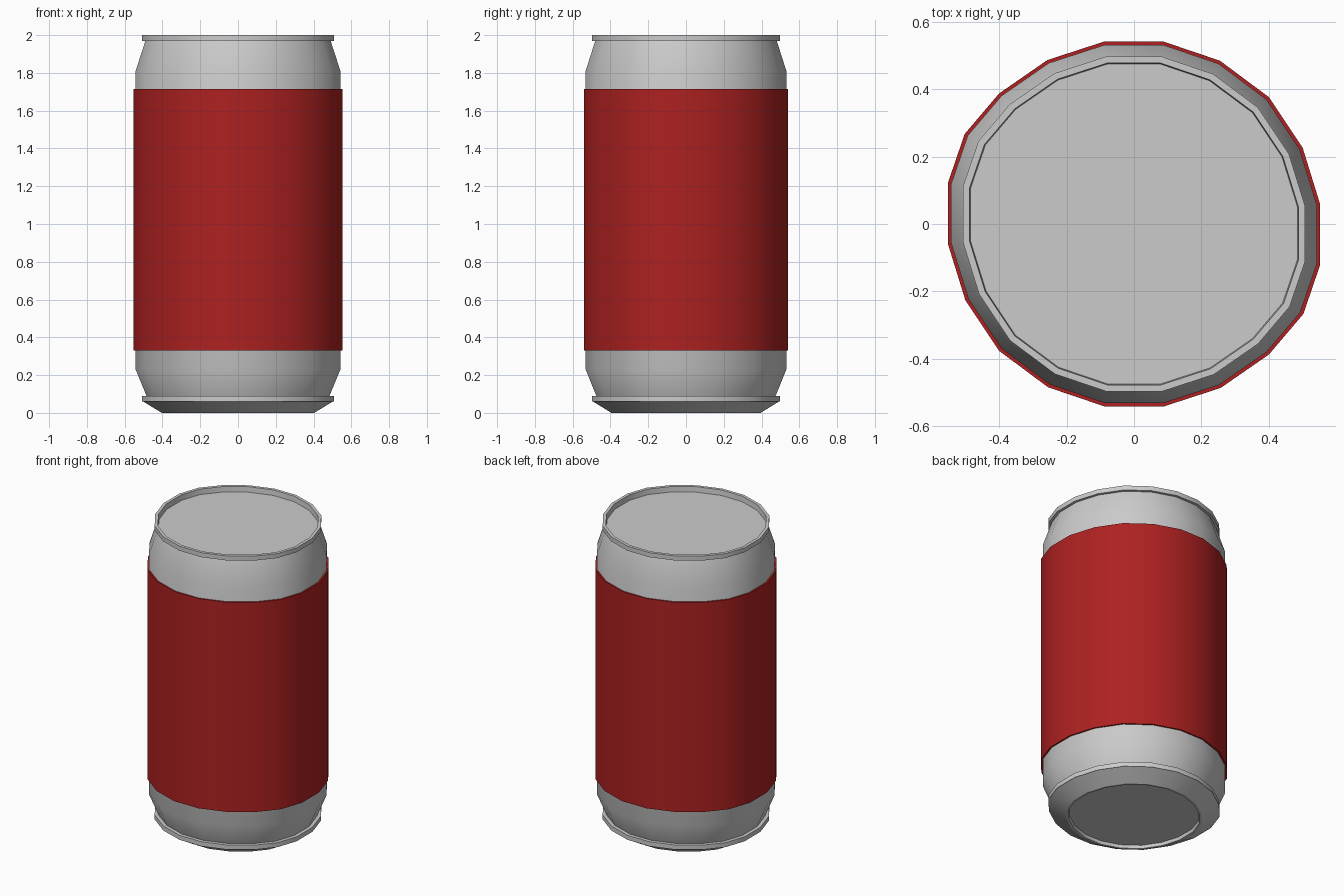
import bpy, bmesh, math

if "Cube" in bpy.data.objects:
    bpy.data.objects.remove(bpy.data.objects["Cube"])

# Half of the slightly skewed 20-sided cross-section; the other half is point-mirrored
HALF = [(.087, .541), (.255, .484), (.40, .376), (.50, .226), (.552, .058),
        (.552, -.121), (.502, -.267), (.40, -.387), (.257, -.486), (.088, -.541)]
SECTION = [(x, y) for x, y in HALF] + [(-x, -y) for x, y in HALF]
R = 0.555


def loft(name, profile, cap=True, closed=False):
    """Sweep a (radius, z) profile around the can's cross-section."""
    bm = bmesh.new()
    rings = [[bm.verts.new((x * r / R, y * r / R, z)) for x, y in SECTION]
             for r, z in profile]
    pairs = list(zip(rings, rings[1:]))
    if closed:
        pairs.append((rings[-1], rings[0]))
    n = len(SECTION)
    for a, b in pairs:
        for i in range(n):
            j = (i + 1) % n
            bm.faces.new((a[i], a[j], b[j], b[i]))
    if cap and not closed:
        bm.faces.new(rings[0])
        bm.faces.new(rings[-1])
    bmesh.ops.recalc_face_normals(bm, faces=bm.faces)
    mesh = bpy.data.meshes.new(name)
    bm.to_mesh(mesh)
    bm.free()
    obj = bpy.data.objects.new(name, mesh)
    bpy.context.collection.objects.link(obj)
    bpy.ops.object.select_all(action='DESELECT')
    obj.select_set(True)
    bpy.context.view_layer.objects.active = obj
    bpy.ops.object.shade_smooth_by_angle(angle=math.radians(30))
    return obj


# Metal can: recessed base, foot, lower bead, shoulders, top rim, recessed lid
loft("can_body", [
    (.385, .02), (.39, 0), (.405, 0),
    (.505, .06), (.51, .06), (.51, .09), (.487, .09),
    (.545, .23), (.545, 1.81),
    (.493, 1.97), (.51, 1.97), (.51, 2.0), (.49, 2.0), (.487, 1.965)])

# Red sleeve wrapped around the middle
label = loft("label", [(.545, .33), (.555, .33), (.555, 1.715), (.545, 1.715)], cap=False)
red = bpy.data.materials.new("red_paint")
red.diffuse_color = (.42, .015, .015, 1)
red.use_nodes = True
red.node_tree.nodes["Principled BSDF"].inputs["Base Color"].default_value = red.diffuse_color
label.data.materials.append(red)
